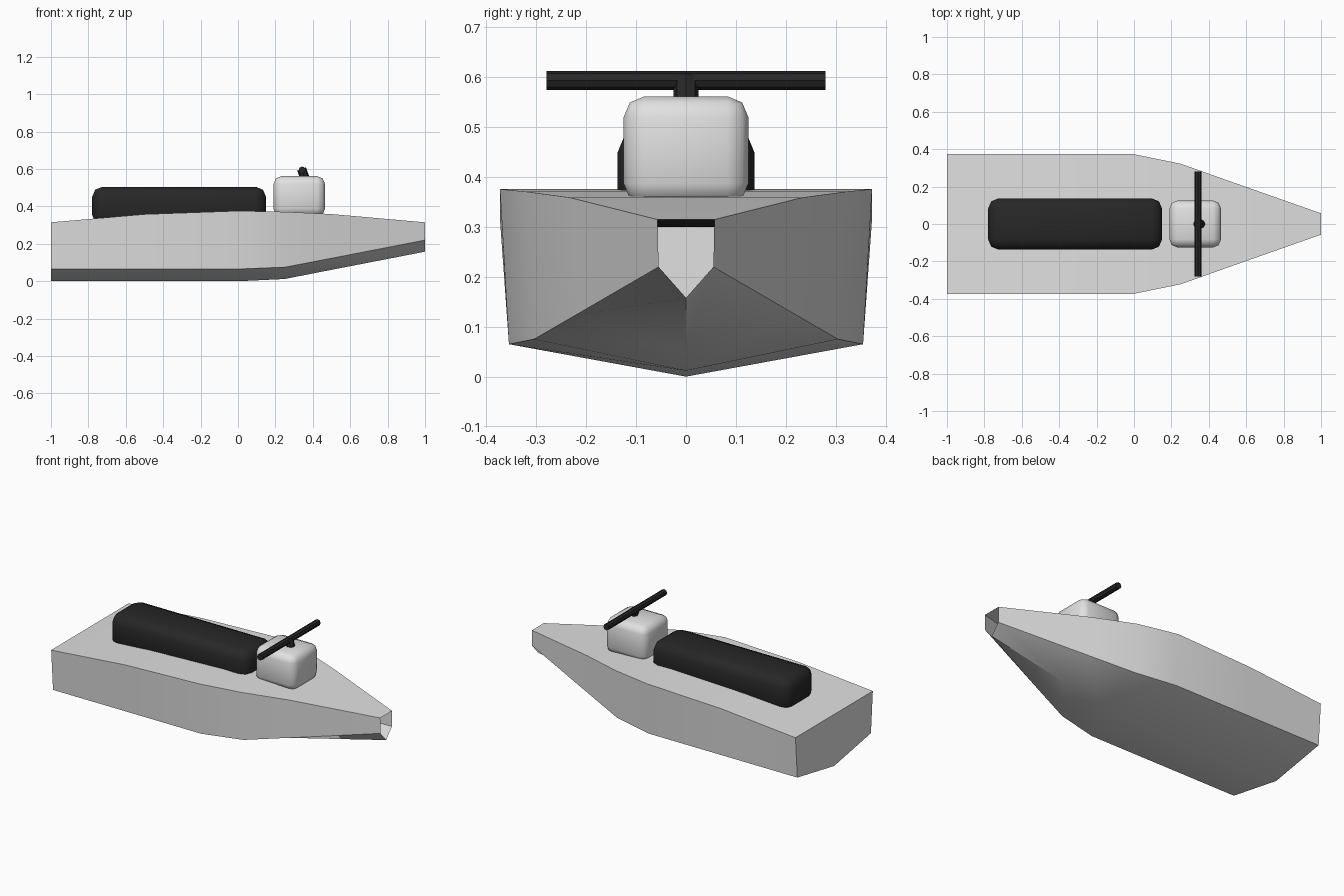
import bpy, bmesh, math
from mathutils import Matrix

if "Cube" in bpy.data.objects:
    bpy.data.objects.remove(bpy.data.objects["Cube"])


def material(name, v):
    m = bpy.data.materials.new(name)
    m.diffuse_color = (v, v, v, 1)
    m.use_nodes = True
    m.node_tree.nodes["Principled BSDF"].inputs["Base Color"].default_value = m.diffuse_color
    return m


white = material("white", 0.75)
black = material("black", 0.02)


def make(name, bm, mat, angle=35):
    bmesh.ops.recalc_face_normals(bm, faces=bm.faces)
    me = bpy.data.meshes.new(name)
    bm.to_mesh(me)
    bm.free()
    me.materials.append(mat)
    ob = bpy.data.objects.new(name, me)
    bpy.context.collection.objects.link(ob)
    bpy.ops.object.select_all(action='DESELECT')
    ob.select_set(True)
    bpy.context.view_layer.objects.active = ob
    bpy.ops.object.shade_smooth_by_angle(angle=math.radians(angle))
    return ob


def rounded_box(name, lo, hi, bevel, mat):
    bm = bmesh.new()
    bmesh.ops.create_cube(bm, size=1)
    for v in bm.verts:
        v.co = [(a + b) / 2 + c * (b - a) for a, b, c in zip(lo, hi, v.co)]
    bmesh.ops.bevel(bm, geom=bm.edges[:], offset=bevel, segments=2,
                    profile=0.5, affect='EDGES')
    return make(name, bm, mat, 50)


def cylinder(name, r, length, matrix, mat, sides=8):
    bm = bmesh.new()
    bmesh.ops.create_cone(bm, cap_ends=True, segments=sides, radius1=r,
                          radius2=r, depth=length, matrix=matrix)
    return make(name, bm, mat)


# Hull: stations of x, deck half width, deck z, chine half width, chine z, keel z
stations = [
    (-1.0, 0.373, 0.315, 0.355, 0.065, 0.0),
    (-0.5, 0.373, 0.358, 0.355, 0.065, 0.0),
    (0.0, 0.373, 0.376, 0.355, 0.065, 0.0),
    (0.25, 0.322, 0.371, 0.305, 0.075, 0.012),
    (0.5, 0.233, 0.359, 0.222, 0.123, 0.061),
    (1.0, 0.057, 0.315, 0.055, 0.220, 0.158),
]
bm = bmesh.new()
rings = []
for x, dw, dz, cw, cz, kz in stations:
    pts = [(-dw, dz), (-cw, cz), (0, kz), (cw, cz), (dw, dz)]
    rings.append([bm.verts.new((x, y, z)) for y, z in pts])
for a, b in zip(rings, rings[1:]):
    for i in range(5):
        j = (i + 1) % 5
        bm.faces.new((a[i], a[j], b[j], b[i]))
bm.faces.new(rings[0])  # transom; the bow end stays open
make("hull", bm, white, 30)

# Seat and steering console
rounded_box("seat", (-0.78, -0.137, 0.30), (0.15, 0.137, 0.505), 0.055, black)
rounded_box("steering_console", (0.19, -0.125, 0.345), (0.465, 0.125, 0.562), 0.042, white)

# Handlebar and its tilted post
cylinder("handlebar", 0.019, 0.56,
         Matrix.Translation((0.343, 0, 0.594)) @ Matrix.Rotation(math.pi / 2, 4, 'X'), black)
cylinder("handlebar_post", 0.025, 0.07,
         Matrix.Translation((0.352, 0, 0.567)) @ Matrix.Rotation(math.radians(-20), 4, 'Y'), black)
